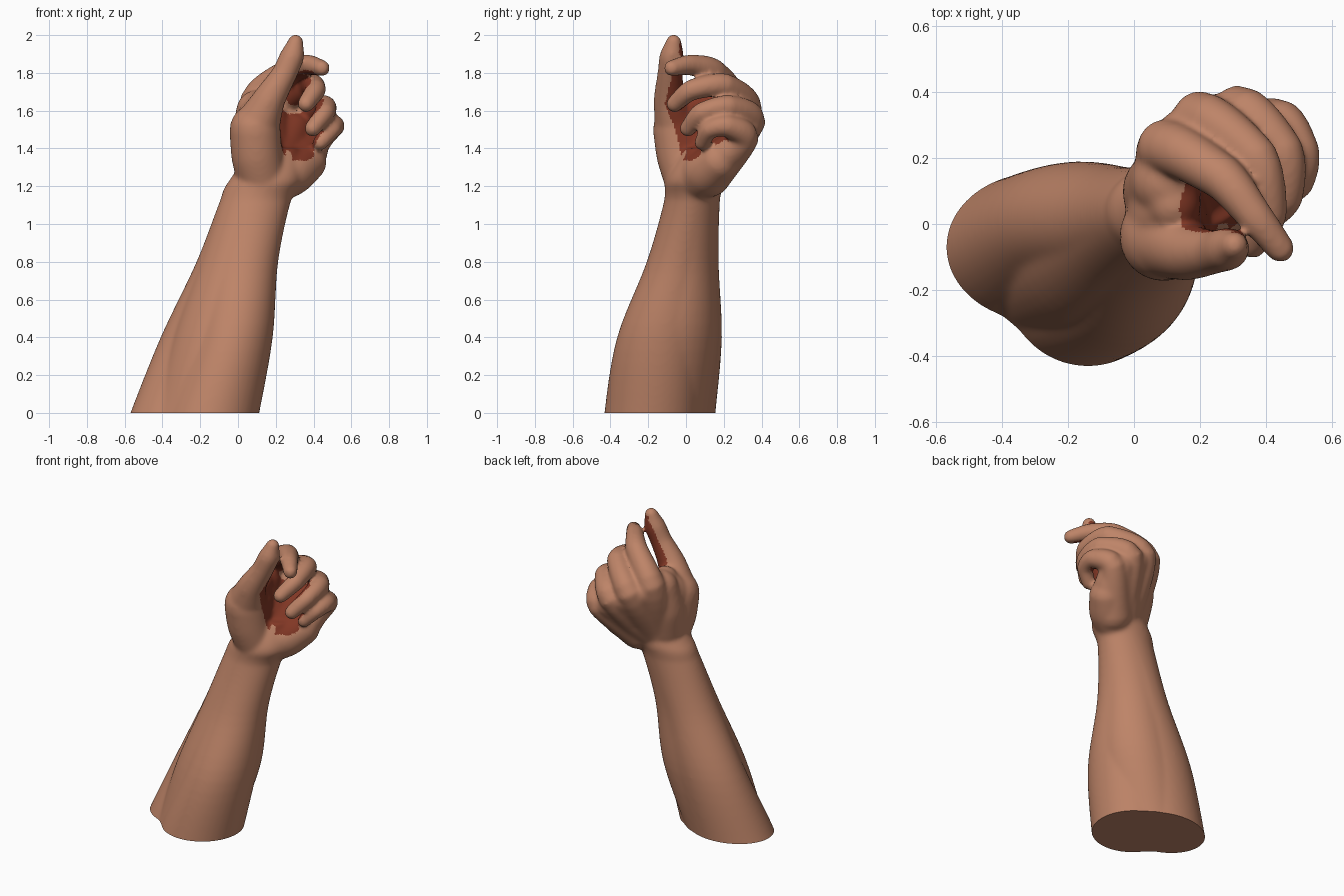
import bpy
import bmesh
import math
from mathutils import Vector
from mathutils.geometry import intersect_point_line

cube = bpy.data.objects.get("Cube")
if cube:
    bpy.data.objects.remove(cube)

SIDES = 40
bm = bmesh.new()


def material(name, colour):
    mat = bpy.data.materials.new(name)
    mat.use_nodes = True
    mat.diffuse_color = (*colour, 1)
    mat.node_tree.nodes["Principled BSDF"].inputs["Base Color"].default_value = (*colour, 1)
    return mat


def spline(points, steps=6, bend=1.0):
    """Curve through points of any dimension; a low bend keeps bones straight."""
    pts = [Vector(p) for p in points]
    pts = [2 * pts[0] - pts[1]] + pts + [2 * pts[-1] - pts[-2]]
    out = []
    for a, b, c, d in zip(pts, pts[1:], pts[2:], pts[3:]):
        for i in range(steps):
            t = i / steps
            curve = 0.5 * (2 * b + (c - a) * t + (2 * a - 5 * b + 4 * c - d) * t ** 2
                           + (3 * b - a - 3 * c + d) * t ** 3)
            out.append(curve * bend + (b + (c - b) * t) * (1 - bend))
    return out + [pts[-2]]


def skin_rings(rings):
    loops = [[bm.verts.new(co) for co in ring] for ring in rings]
    for low, high in zip(loops, loops[1:]):
        for i in range(SIDES):
            j = (i + 1) % SIDES
            bm.faces.new((low[i], low[j], high[j], high[i]))
    bm.faces.new(loops[0][::-1])
    bm.faces.new(loops[-1])


def circle():
    return [(math.cos(a), math.sin(a)) for a in
            (2 * math.pi * i / SIDES for i in range(SIDES))]


def muscle(sections):
    """Stack of level ellipses: x, y, z, half width, half depth."""
    skin_rings([[Vector((s[0] + c * s[3], s[1] + n * s[4], s[2])) for c, n in circle()]
                for s in spline(sections)])


def limb(path):
    """Round tube with rounded ends: x, y, z, radius."""
    samples = [(Vector(s[:3]), s[3]) for s in spline(path, bend=0.6)]
    first = (samples[1][0] - samples[0][0]).normalized()
    last = (samples[-1][0] - samples[-2][0]).normalized()
    turns = [math.radians(a) for a in (85, 60, 40, 20)]
    p, r = samples[0]
    start = [(p - first * r * math.sin(a), r * math.cos(a)) for a in turns]
    p, r = samples[-1]
    end = [(p + last * r * math.sin(a), r * math.cos(a)) for a in reversed(turns)]
    samples = start + samples + end
    u = first.orthogonal().normalized()
    rings = []
    for i, (p, r) in enumerate(samples):
        t = (samples[min(i + 1, len(samples) - 1)][0] - samples[max(i - 1, 0)][0]).normalized()
        u = (u - t * u.dot(t)).normalized()
        v = t.cross(u)
        rings.append([p + (u * c + v * n) * r for c, n in circle()])
    skin_rings(rings)


# Forearm: outer, inner and middle muscle bellies that merge at the wrist
wrist = [(.095, .033, 1.13, .188, .147), (.15, .045, 1.24, .19, .15), (.2, .07, 1.4, .12, .08)]
muscle([(-.33, -.08, -.15, .29, .22), (-.29, -.07, 0, .28, .226), (-.17, 0, .4, .24, .19),
        (-.03, .01, .8, .19, .163)] + wrist)
muscle([(-.17, -.18, -.15, .25, .25), (-.14, -.175, 0, .253, .257), (-.03, -.13, .4, .214, .235),
        (.03, -.04, .8, .183, .168)] + wrist)
muscle([(-.26, -.13, -.15, .25, .24), (-.21, -.115, 0, .25, .245), (-.09, -.07, .4, .26, .245),
        (.0, -.015, .8, .205, .18)] + wrist)

# Palm: thumb web, thumb mound, heel and the flesh between the hand bones
limb([(.1, .07, 1.3, .12), (.09, .1, 1.45, .125), (.1, .13, 1.6, .11)])
limb([(.1, .0, 1.42, .13), (.1, .04, 1.55, .115), (.12, .06, 1.62, .085)])
limb([(.13, .02, 1.22, .13), (.1, -.02, 1.36, .135), (.09, -.04, 1.5, .135)])
limb([(.2, .06, 1.24, .13), (.29, .11, 1.28, .125), (.36, .17, 1.33, .11)])
limb([(.3, .13, 1.3, .115), (.375, .21, 1.37, .098), (.42, .28, 1.44, .07)])
limb([(.18, .07, 1.26, .13), (.24, .18, 1.38, .115), (.3, .27, 1.5, .09)])
limb([(.15, .08, 1.3, .13), (.17, .17, 1.45, .105), (.18, .25, 1.56, .085)])

# Thumb
limb([(.09, -.04, 1.5, .13), (.165, -.085, 1.66, .087), (.243, -.085, 1.79, .067),
      (.287, -.075, 1.89, .065), (.305, -.065, 1.962, .043)])

# Fingers: wrist, knuckle, middle joint, end joint, tip
fingers = [
    [(.13, .08, 1.28, .11), (.095, .235, 1.655, .085), (.27, .14, 1.81, .069),
     (.37, .02, 1.843, .055), (.445, -.075, 1.825, .044)],
    [(.17, .1, 1.28, .11), (.2, .325, 1.61, .082), (.375, .2, 1.735, .065),
     (.41, .03, 1.71, .056), (.36, -.06, 1.635, .046)],
    [(.22, .11, 1.27, .11), (.32, .345, 1.55, .08), (.455, .22, 1.622, .062),
     (.46, .08, 1.588, .054), (.395, .01, 1.505, .045)],
    [(.27, .12, 1.26, .12), (.43, .31, 1.46, .078), (.507, .215, 1.52, .059),
     (.497, .125, 1.5, .05), (.435, .085, 1.43, .042)],
]
for finger in fingers:
    limb(finger)

# Back of the hand: flesh that fills the grooves between neighbouring bones
for one, two in zip(fingers, fingers[1:]):
    root = (Vector(one[0]) + Vector(two[0])) / 2
    knuckle = (Vector(one[1]) + Vector(two[1])) / 2
    limb([root, root.lerp(knuckle, 0.5), root.lerp(knuckle, 0.9)])

# Fuse all parts into one soft skin
bmesh.ops.recalc_face_normals(bm, faces=bm.faces)
mesh = bpy.data.meshes.new("forearm_and_hand")
bm.to_mesh(mesh)
bm.free()
arm = bpy.data.objects.new("forearm_and_hand", mesh)
bpy.context.collection.objects.link(arm)
fuse = arm.modifiers.new("fuse", 'REMESH')
fuse.mode = 'VOXEL'
fuse.voxel_size = 0.01
soften = arm.modifiers.new("soften", 'SMOOTH')
soften.factor = 0.5
soften.iterations = 20
bpy.context.view_layer.update()
fused = bpy.data.meshes.new_from_object(arm.evaluated_get(bpy.context.evaluated_depsgraph_get()))
arm.modifiers.clear()
arm.data = fused
bpy.data.meshes.remove(mesh)
fused.materials.append(material("skin", (.515, .231, .138)))
fused.materials.append(material("dark_red_grip", (.22, .038, .018)))

# Keep the outer shell only, then cut the arm flat at the base
bm = bmesh.new()
bm.from_mesh(fused)
top = max(bm.verts, key=lambda v: v.co.z)
shell, queue = {top}, [top]
while queue:
    vert = queue.pop()
    for edge in vert.link_edges:
        other = edge.other_vert(vert)
        if other not in shell:
            shell.add(other)
            queue.append(other)
bmesh.ops.delete(bm, geom=[v for v in bm.verts if v not in shell], context='VERTS')
bmesh.ops.bisect_plane(bm, geom=bm.verts[:] + bm.edges[:] + bm.faces[:],
                       plane_co=(0, 0, 0), plane_no=(0, 0, 1), clear_inner=True)
bmesh.ops.holes_fill(bm, edges=[e for e in bm.edges if e.is_boundary], sides=0)
bmesh.ops.recalc_face_normals(bm, faces=bm.faces)

# Dark red on the gripping side of palm, thumb and fingers
grip_top, grip_low = Vector((.31, .03, 1.79)), Vector((.37, .08, 1.45))
for face in bm.faces:
    centre = face.calc_center_median()
    nearest, f = intersect_point_line(centre, grip_top, grip_low)
    nearest = grip_top.lerp(grip_low, min(max(f, 0), 1))
    inward = nearest - centre
    facing = face.normal.dot(inward.normalized())
    face.material_index = int(inward.length < .185 and facing > .1)
bm.to_mesh(fused)
bm.free()

bpy.context.view_layer.objects.active = arm
arm.select_set(True)
bpy.ops.object.shade_smooth_by_angle(angle=math.radians(50))
